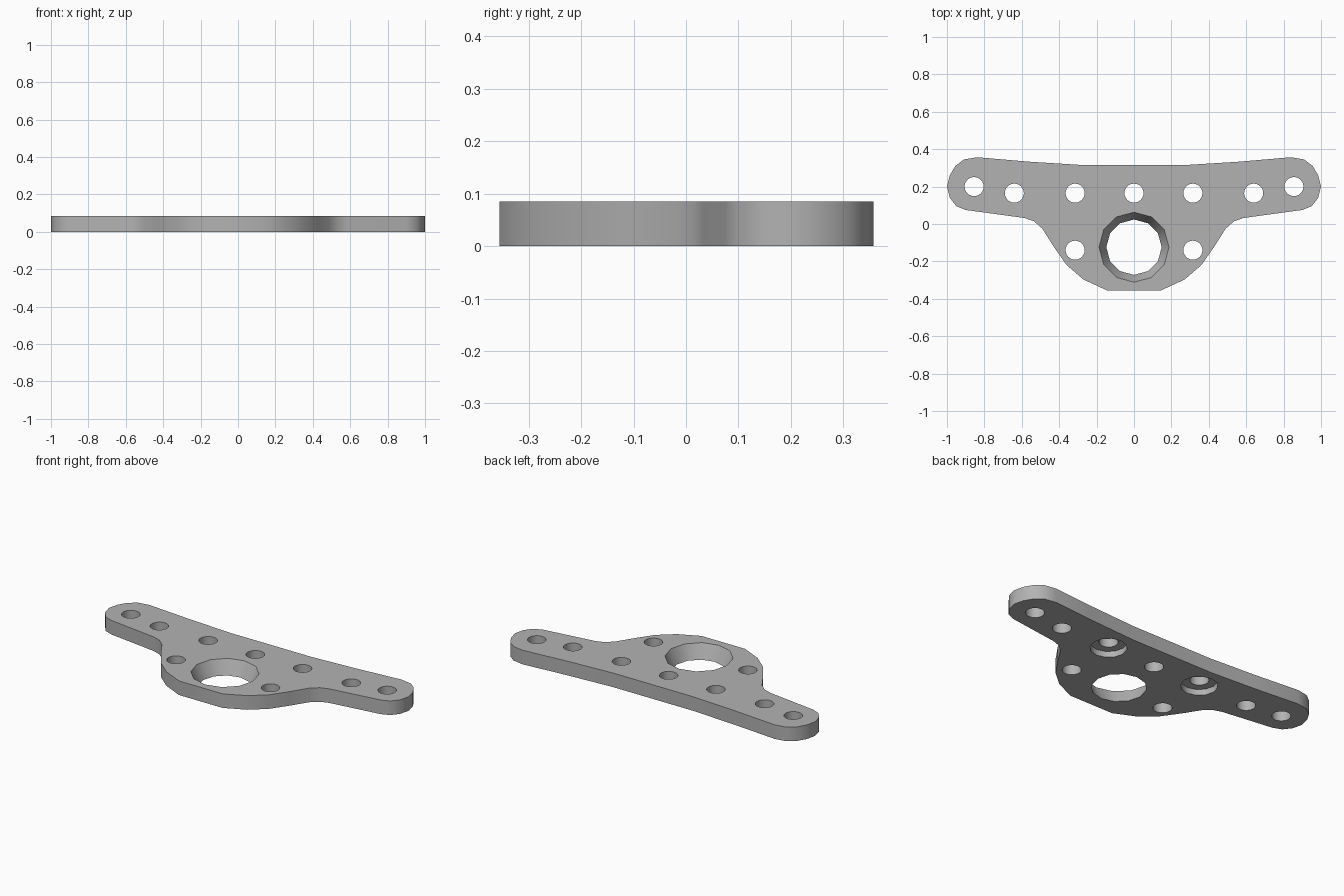
import bpy, bmesh, math

THICK = 0.085

cube = bpy.data.objects.get("Cube")
if cube:
    bpy.data.objects.remove(cube, do_unlink=True)

mat = bpy.data.materials.new("grey_metal")
mat.use_nodes = True
grey = (0.45, 0.45, 0.45, 1)
mat.diffuse_color = grey
mat.node_tree.nodes["Principled BSDF"].inputs["Base Color"].default_value = grey


def make_object(name, bm):
    bmesh.ops.recalc_face_normals(bm, faces=bm.faces)
    mesh = bpy.data.meshes.new(name)
    bm.to_mesh(mesh)
    bm.free()
    mesh.materials.append(mat)
    obj = bpy.data.objects.new(name, mesh)
    bpy.context.collection.objects.link(obj)
    return obj


def cut(target, x, y, z0, z1, r0, r1, sides):
    """Cut a straight or tapered hole from z0 to z1."""
    bm = bmesh.new()
    rings = []
    for z, r in ((z0, r0), (z1, r1)):
        angles = [math.tau * i / sides for i in range(sides)]
        rings.append([bm.verts.new((x + r * math.cos(a), y + r * math.sin(a), z))
                      for a in angles])
    low, high = rings
    bm.faces.new(low)
    bm.faces.new(high)
    for i in range(sides):
        j = (i + 1) % sides
        bm.faces.new((low[i], low[j], high[j], high[i]))
    cutter = make_object("hole_cutter", bm)
    cutter.hide_render = True
    mod = target.modifiers.new("hole", "BOOLEAN")
    mod.operation = "DIFFERENCE"
    mod.solver = "EXACT"
    mod.object = cutter
    bpy.context.view_layer.objects.active = target
    bpy.ops.object.modifier_apply(modifier=mod.name)
    bpy.data.objects.remove(cutter, do_unlink=True)


# Plate outline: left half from back to front, then mirrored
half = [(0.27, 0.315), (0.56, 0.333), (0.84, 0.357), (0.91, 0.345), (0.955, 0.31),
        (0.985, 0.26), (1, 0.2), (0.985, 0.14), (0.95, 0.095), (0.9, 0.075),
        (0.585, 0.032), (0.535, 0.015), (0.49, -0.025), (0.43, -0.12),
        (0.36, -0.22), (0.27, -0.297), (0.145, -0.355)]
outline = half + [(-x, y) for x, y in reversed(half)]
bm = bmesh.new()
base = bm.faces.new([bm.verts.new((x, y, 0)) for x, y in outline])
top = bmesh.ops.extrude_face_region(bm, geom=[base], use_keep_orig=True)["geom"]
bmesh.ops.translate(bm, vec=(0, 0, THICK),
                    verts=[v for v in top if isinstance(v, bmesh.types.BMVert)])
plate = make_object("mounting_plate", bm)

# Tapered centre hole, wider at the top
slope = (0.187 - 0.148) / THICK
cut(plate, 0, -0.124, -0.02, THICK + 0.02,
    0.148 - 0.02 * slope, 0.187 + 0.02 * slope, 12)

# Bolt holes
cut(plate, 0, 0.165, -0.1, 0.2, 0.051, 0.051, 24)
for side in (-1, 1):
    for x, y in ((0.855, 0.2), (0.64, 0.165), (0.315, 0.165), (0.315, -0.14)):
        cut(plate, side * x, y, -0.1, 0.2, 0.051, 0.051, 24)
    # Recess on the underside
    cut(plate, side * 0.315, 0.165, -0.1, 0.035, 0.1, 0.1, 12)

# Smooth rims, sharp plate edges
bpy.ops.object.select_all(action="DESELECT")
plate.select_set(True)
bpy.context.view_layer.objects.active = plate
bpy.ops.object.shade_smooth_by_angle(angle=math.radians(32))
